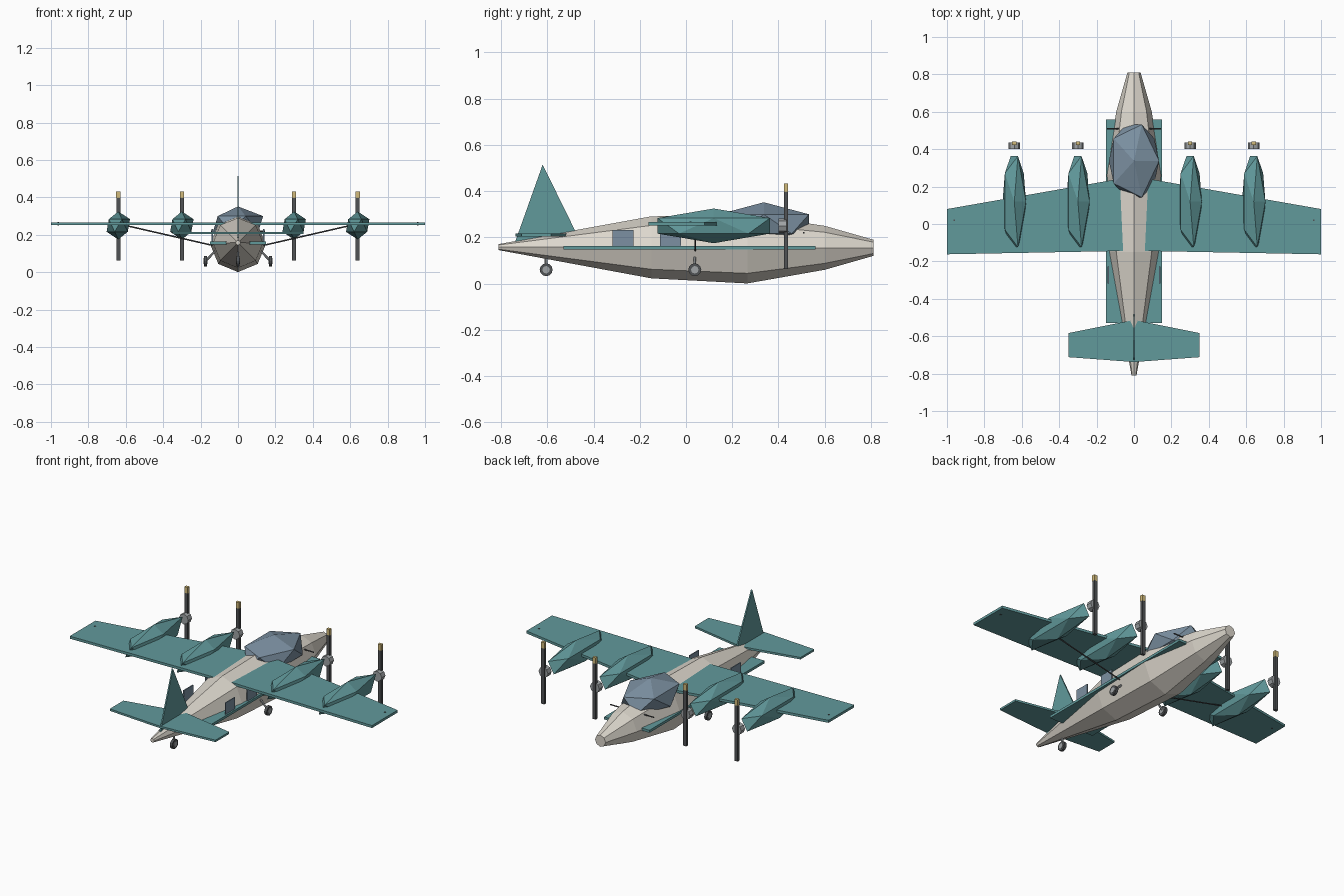
import bpy, bmesh, math
from mathutils import Vector, Matrix

if "Cube" in bpy.data.objects:
    bpy.data.objects.remove(bpy.data.objects["Cube"])


def material(name, rgb):
    m = bpy.data.materials.new(name)
    m.diffuse_color = (*rgb, 1)
    m.use_nodes = True
    m.node_tree.nodes["Principled BSDF"].inputs["Base Color"].default_value = m.diffuse_color
    return m


CREAM = material("cream", (0.72, 0.68, 0.61))
TEAL = material("teal", (0.12, 0.32, 0.33))
GLASS = material("glass", (0.20, 0.28, 0.36))
DARK = material("dark", (0.08, 0.085, 0.09))
STEEL = material("steel", (0.35, 0.37, 0.38))
YELLOW = material("yellow", (0.65, 0.5, 0.2))


def finish(name, bm, mat):
    bmesh.ops.recalc_face_normals(bm, faces=bm.faces[:])
    me = bpy.data.meshes.new(name)
    bm.to_mesh(me)
    bm.free()
    me.materials.append(mat)
    ob = bpy.data.objects.new(name, me)
    bpy.context.collection.objects.link(ob)
    return ob


def box(name, center, size, mat):
    bm = bmesh.new()
    bmesh.ops.create_cube(bm, size=1, matrix=Matrix.Translation(center) @ Matrix.Diagonal((*size, 1)))
    return finish(name, bm, mat)


def ico(name, center, radii, mat):
    bm = bmesh.new()
    bmesh.ops.create_icosphere(bm, subdivisions=1, radius=1,
                               matrix=Matrix.Translation(center) @ Matrix.Diagonal((*radii, 1)))
    return finish(name, bm, mat)


def rod(name, a, b, r, mat, sides=8):
    a, b = Vector(a), Vector(b)
    rot = (b - a).to_track_quat('Z', 'Y').to_matrix().to_4x4()
    bm = bmesh.new()
    bmesh.ops.create_cone(bm, cap_ends=True, segments=sides, radius1=r, radius2=r,
                          depth=(b - a).length, matrix=Matrix.Translation((a + b) / 2) @ rot)
    return finish(name, bm, mat)


def plate(name, points, offset, mat):
    """Flat outline extruded along the offset vector."""
    bm = bmesh.new()
    face = bm.faces.new([bm.verts.new(p) for p in points])
    new = bmesh.ops.extrude_face_region(bm, geom=[face])["geom"]
    bmesh.ops.translate(bm, vec=offset, verts=[v for v in new if isinstance(v, bmesh.types.BMVert)])
    return finish(name, bm, mat)


# Fuselage: octagonal loft (y, centre z, radius)
sections = [(-0.81, 0.158, 0.013), (-0.15, 0.157, 0.134), (0.265, 0.15, 0.149),
            (0.6, 0.155, 0.095), (0.81, 0.155, 0.035)]
bm = bmesh.new()
rings = [[bm.verts.new((r * math.cos(k * math.pi / 4), y, z + r * math.sin(k * math.pi / 4)))
          for k in range(8)] for y, z, r in sections]
for p, q in zip(rings, rings[1:]):
    for k in range(8):
        bm.faces.new((p[k], p[k - 1], q[k - 1], q[k]))
bm.faces.new(rings[0])
bm.faces.new(rings[-1])
finish("fuselage", bm, CREAM)

# Canopy and the bar across it
ico("canopy", (0, 0.337, 0.258), (0.15, 0.229, 0.094), GLASS)
rod("canopy_bar", (-0.145, 0.51, 0.22), (0.145, 0.51, 0.22), 0.004, DARK, 6)

# Wing, tailplane and fin
plate("wing", [(-1, 0.08, 0.252), (0, 0.255, 0.252), (1, 0.08, 0.252),
               (1, -0.162, 0.252), (0, -0.143, 0.252), (-1, -0.162, 0.252)], (0, 0, 0.015), TEAL)
plate("tailplane", [(-0.35, -0.583, 0.204), (0, -0.513, 0.204), (0.35, -0.583, 0.204),
                    (0.35, -0.712, 0.204), (0, -0.738, 0.204), (-0.35, -0.712, 0.204)],
      (0, 0, 0.012), TEAL)
plate("fin", [(-0.004, -0.74, 0.178), (-0.004, -0.475, 0.22), (-0.004, -0.62, 0.515)],
      (0.008, 0, 0), TEAL)

# Engines with propellers
for i, x in enumerate((-0.64, -0.30, 0.30, 0.64)):
    ico(f"nacelle_{i}", (x, 0.12, 0.25), (0.07, 0.286, 0.075), TEAL)
    rod(f"propeller_hub_{i}", (x, 0.40, 0.25), (x, 0.435, 0.25), 0.031, STEEL, 8)
    box(f"propeller_blade_{i}", (x, 0.432, 0.231), (0.021, 0.017, 0.334), DARK)
    box(f"blade_tip_{i}", (x, 0.432, 0.415), (0.022, 0.018, 0.036), YELLOW)


def wheel(name, x, y):
    rod(name + "_tyre", (x - 0.008, y, 0.06), (x + 0.008, y, 0.06), 0.028, DARK, 12)
    rod(name + "_hub", (x - 0.010, y, 0.06), (x + 0.010, y, 0.06), 0.016, STEEL, 12)


# Paired parts on both sides
for side, s in (("left", -1), ("right", 1)):
    box(f"side_strip_{side}", (s * 0.105, 0.015, 0.156), (0.09, 1.09, 0.015), TEAL)
    for n, y in enumerate((-0.273, -0.067)):
        box(f"window_{side}_{n}", (s * 0.138, y, 0.197), (0.006, 0.09, 0.07), GLASS)
    rod(f"wing_strut_{side}", (s * 0.12, 0.04, 0.14), (s * 0.60, 0.04, 0.25), 0.004, DARK, 6)
    box(f"tip_light_{side}", (s * 0.96, 0.02, 0.26), (0.008, 0.008, 0.019), DARK)
    rod(f"gear_leg_{side}", (s * 0.11, 0.038, 0.125), (s * 0.172, 0.038, 0.062), 0.006, STEEL, 6)
    wheel(f"main_wheel_{side}", s * 0.174, 0.038)

# Tail wheel
rod("tail_leg", (0, -0.605, 0.06), (0, -0.605, 0.14), 0.006, STEEL, 6)
wheel("tail_wheel", 0, -0.605)
